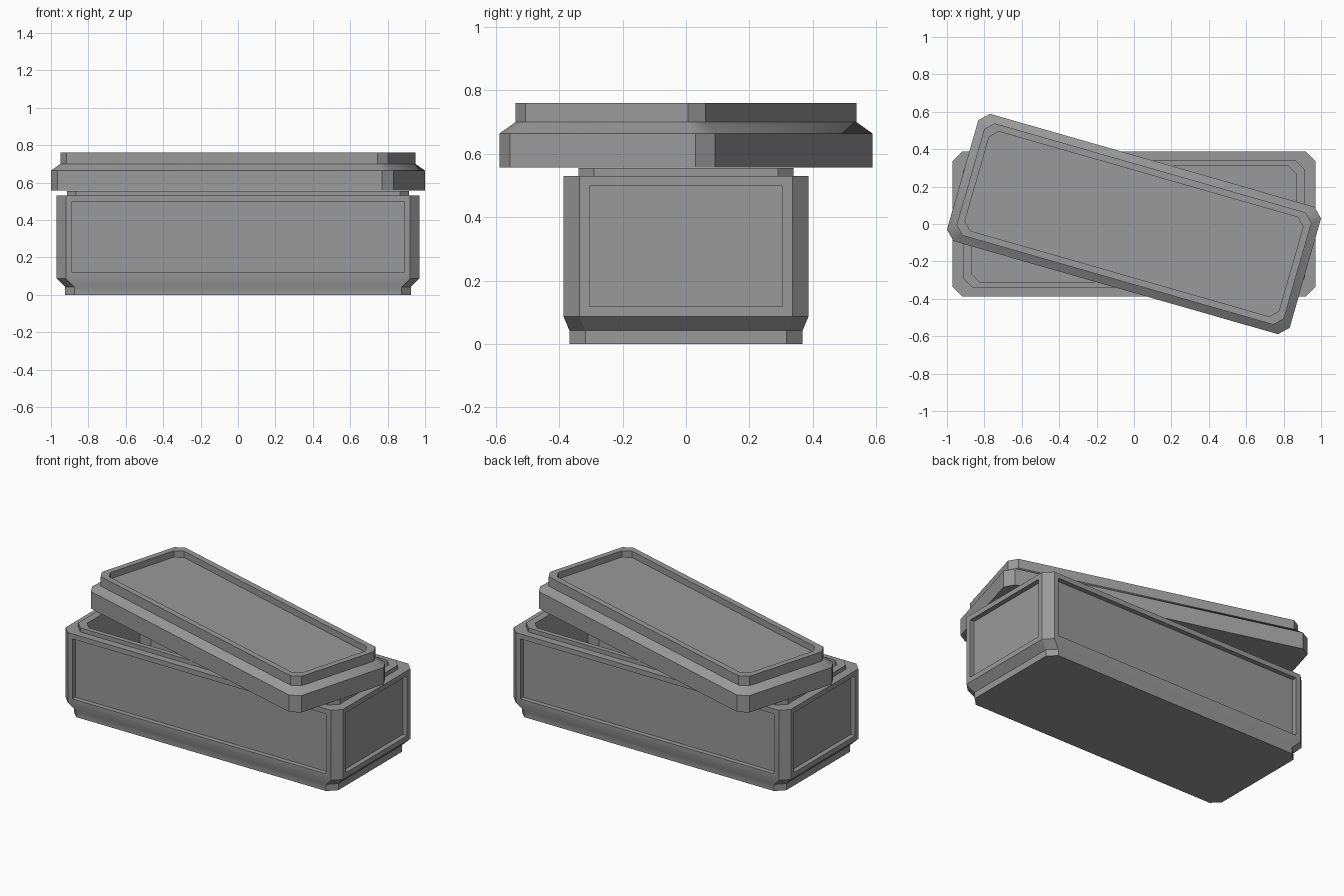
import bpy
import bmesh
import math

cube = bpy.data.objects.get("Cube")
if cube:
    bpy.data.objects.remove(cube, do_unlink=True)

stone = bpy.data.materials.new("grey stone")
stone.use_nodes = True
GREY = (0.32, 0.32, 0.32, 1)
stone.diffuse_color = GREY
stone.node_tree.nodes["Principled BSDF"].inputs["Base Color"].default_value = GREY


def ring(bm, hx, hy, c, z):
    """Rectangle with cut corners, counter-clockwise from above."""
    quarter = [(hx, hy - c), (hx - c, hy)]
    pts = []
    for sx, sy in ((1, 1), (-1, 1), (-1, -1), (1, -1)):
        corner = quarter if sx * sy > 0 else quarter[::-1]
        pts += [(sx * x, sy * y) for x, y in corner]
    return [bm.verts.new((x, y, z)) for x, y in pts]


def stacked(name, sections, panel_wall=None):
    """Join stacked sections into one closed solid."""
    bm = bmesh.new()
    rings = [ring(bm, *s) for s in sections]
    panels = []
    for level, (a, b) in enumerate(zip(rings, rings[1:])):
        for i in range(8):
            j = (i + 1) % 8
            f = bm.faces.new((a[i], a[j], b[j], b[i]))
            # the four wide sides, not the cut corners
            if level == panel_wall and i % 2 == 1:
                panels.append(f)
    bm.faces.new(rings[0][::-1])
    bm.faces.new(rings[-1])
    bm.normal_update()
    # sunken wall panels
    if panels:
        bmesh.ops.inset_individual(bm, faces=panels, thickness=0.045)
        bmesh.ops.inset_individual(bm, faces=panels, thickness=0, depth=-0.03)
    mesh = bpy.data.meshes.new(name)
    bm.to_mesh(mesh)
    bm.free()
    mesh.materials.append(stone)
    ob = bpy.data.objects.new(name, mesh)
    bpy.context.collection.objects.link(ob)
    bpy.ops.object.select_all(action="DESELECT")
    ob.select_set(True)
    bpy.context.view_layer.objects.active = ob
    bpy.ops.object.shade_smooth_by_angle(angle=math.radians(30))
    return ob


# Hollow chest: plinth, flare, wall, raised rim, cavity
stacked("chest_body", [
    (0.925, 0.368, 0.05, 0.0),
    (0.925, 0.368, 0.05, 0.042),
    (0.97, 0.387, 0.05, 0.087),
    (0.97, 0.387, 0.05, 0.53),
    (0.915, 0.34, 0.05, 0.53),
    (0.915, 0.34, 0.05, 0.556),
    (0.87, 0.31, 0.045, 0.556),
    (0.87, 0.31, 0.045, 0.09),
], panel_wall=2)

# Lid, turned aside, with a sunken top
lid = stacked("chest_lid", [
    (0.953, 0.354, 0.05, 0.557),
    (0.953, 0.354, 0.05, 0.664),
    (0.91, 0.312, 0.045, 0.70),
    (0.91, 0.312, 0.045, 0.76),
    (0.873, 0.276, 0.042, 0.76),
    (0.873, 0.276, 0.042, 0.72),
])
lid.rotation_euler.z = math.radians(-16)
